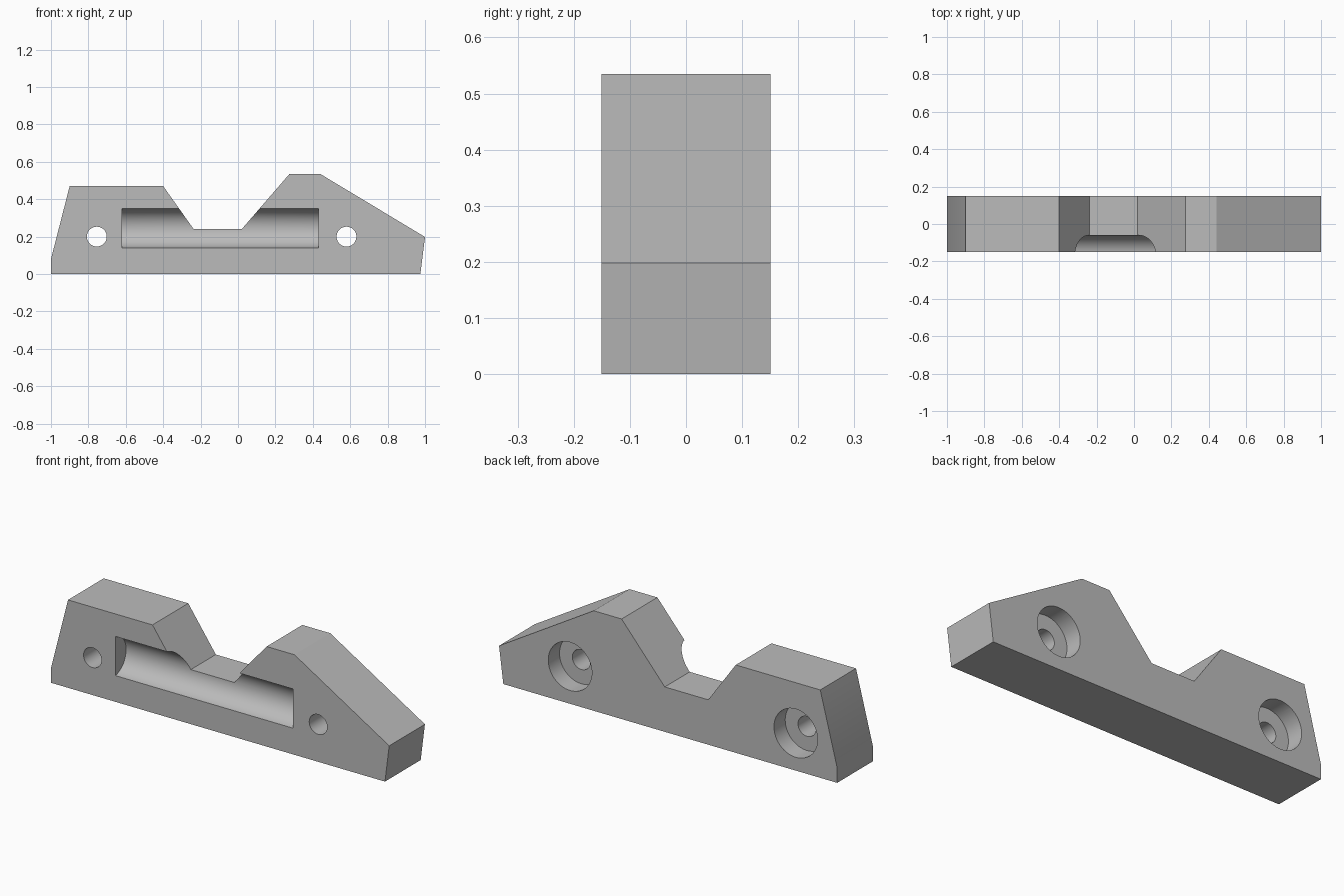
import bpy
import bmesh
import math

cube = bpy.data.objects.get("Cube")
if cube:
    bpy.data.objects.remove(cube, do_unlink=True)

HALF_DEPTH = 0.151

grey = bpy.data.materials.new("plain grey")
grey.use_nodes = True
colour = (0.5, 0.5, 0.5, 1)
grey.diffuse_color = colour
grey.node_tree.nodes["Principled BSDF"].inputs["Base Color"].default_value = colour

# Bracket body: side outline extruded through its thickness
outline = [(-1, 0), (0.975, 0), (1, 0.198), (0.44, 0.535), (0.275, 0.535),
           (0.02, 0.24), (-0.237, 0.24), (-0.4, 0.47), (-0.9, 0.47), (-1, 0.08)]
bm = bmesh.new()
face = bm.faces.new([bm.verts.new((x, -HALF_DEPTH, z)) for x, z in outline])
result = bmesh.ops.extrude_face_region(bm, geom=[face])
verts = [g for g in result["geom"] if isinstance(g, bmesh.types.BMVert)]
bmesh.ops.translate(bm, verts=verts, vec=(0, 2 * HALF_DEPTH, 0))
bmesh.ops.recalc_face_normals(bm, faces=bm.faces)
mesh = bpy.data.meshes.new("bracket_body")
bm.to_mesh(mesh)
bm.free()
body = bpy.data.objects.new("bracket_body", mesh)
bpy.context.collection.objects.link(body)
mesh.materials.append(grey)


def cut_cylinder(name, location, radius, length, rotation):
    """Cut a round pocket out of the body."""
    bpy.ops.mesh.primitive_cylinder_add(vertices=64, radius=radius, depth=length,
                                        location=location, rotation=rotation)
    cutter = bpy.context.object
    cutter.name = name
    cutter.hide_render = True
    cutter.data.materials.append(grey)
    mod = body.modifiers.new(name, "BOOLEAN")
    mod.operation = "DIFFERENCE"
    mod.solver = "EXACT"
    mod.object = cutter
    bpy.ops.object.select_all(action="DESELECT")
    body.select_set(True)
    bpy.context.view_layer.objects.active = body
    bpy.ops.object.modifier_apply(modifier=mod.name)
    bpy.data.objects.remove(cutter, do_unlink=True)


along_x = (0, math.pi / 2, 0)
along_y = (math.pi / 2, 0, 0)

# Long rounded groove in the front
cut_cylinder("groove_cutter", (-0.095, -0.166, 0.245), 0.106, 1.05, along_x)

# Screw holes, each with a wide counterbore from the back
for x in (-0.755, 0.58):
    cut_cylinder("hole_cutter", (x, 0, 0.2), 0.053, 1, along_y)
    cut_cylinder("counterbore_cutter", (x, HALF_DEPTH, 0.2), 0.129, 0.19, along_y)

bpy.ops.object.shade_smooth_by_angle(angle=math.radians(20))
